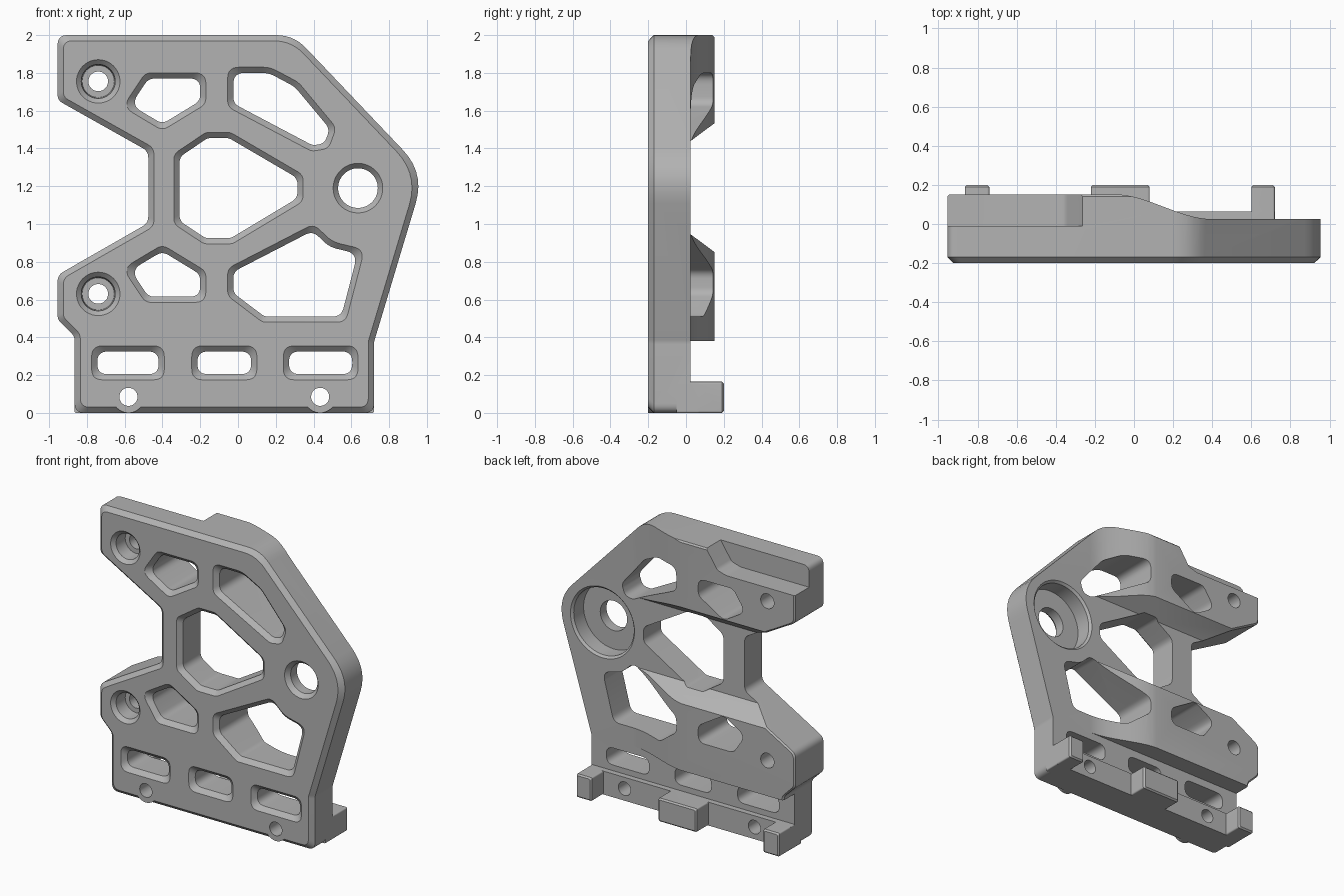
import bpy, bmesh, math
from mathutils import Vector

cube = bpy.data.objects.get("Cube")
if cube:
    bpy.data.objects.remove(cube, do_unlink=True)

grey = bpy.data.materials.new("plain grey")
grey.use_nodes = True
colour = (0.45, 0.45, 0.45, 1)
grey.diffuse_color = colour
grey.node_tree.nodes["Principled BSDF"].inputs["Base Color"].default_value = colour


def offset(points, d):
    """Mitred polygon offset, positive outwards; keeps corner radii."""
    n = len(points)
    area = sum(points[i][0] * points[(i + 1) % n][1] - points[(i + 1) % n][0] * points[i][1] for i in range(n))
    side = d if area > 0 else -d
    result = []
    for i, p in enumerate(points):
        v = Vector(p[:2])
        a = (v - Vector(points[i - 1][:2])).normalized()
        b = (Vector(points[(i + 1) % n][:2]) - v).normalized()
        na, nb = Vector((a.y, -a.x)), Vector((b.y, -b.x))
        v = v + (na + nb) * (side / (1 + na.dot(nb)))
        result.append((v.x, v.y, *p[2:]))
    return result


def rounded(points, radius, steps=7):
    """Replace each corner by a short curve."""
    result = []
    for i, p in enumerate(points):
        v = Vector(p[:2])
        r = p[2] if len(p) > 2 else radius
        a = Vector(points[i - 1][:2]) - v
        b = Vector(points[(i + 1) % len(points)][:2]) - v
        half_turn = (math.pi - a.angle(b)) / 2
        t = min(r * math.tan(half_turn), 0.46 * a.length, 0.46 * b.length)
        a, b = a.normalized() * t, b.normalized() * t
        for k in range(steps + 1):
            s = k / steps
            result.append(v + a * (1 - s) ** 2 + b * s ** 2)
    return result


def loft(name, rings):
    """Closed solid through matching rings of 3D points."""
    bm = bmesh.new()
    loops = [[bm.verts.new(p) for p in ring] for ring in rings]
    n = len(loops[0])
    for low, high in zip(loops, loops[1:]):
        for i in range(n):
            j = (i + 1) % n
            bm.faces.new((low[i], low[j], high[j], high[i]))
    bm.faces.new(loops[0])
    bm.faces.new(loops[-1])
    bmesh.ops.recalc_face_normals(bm, faces=bm.faces)
    mesh = bpy.data.meshes.new(name)
    bm.to_mesh(mesh)
    bm.free()
    mesh.materials.append(grey)
    obj = bpy.data.objects.new(name, mesh)
    bpy.context.collection.objects.link(obj)
    return obj


def plate(name, points, levels, radius=0.05):
    """Front-view polygon swept along y; levels are (y, offset)."""
    return loft(name, [[(p.x, y, p.y) for p in rounded(offset(points, d), radius)] for y, d in levels])


def lathe(name, x, z, levels, n=48):
    """Turned solid along y; levels are (y, radius)."""
    angles = [math.tau * i / n for i in range(n)]
    return loft(name, [[(x + r * math.cos(a), y, z + r * math.sin(a)) for a in angles] for y, r in levels])


def rect(x0, x1, z0, z1):
    return [(x0, z0), (x1, z0), (x1, z1), (x0, z1)]


def combine(target, tool, operation):
    mod = target.modifiers.new(operation, "BOOLEAN")
    mod.operation = operation
    mod.solver = "EXACT"
    mod.object = tool
    bpy.context.view_layer.objects.active = target
    bpy.ops.object.modifier_apply(modifier=mod.name)
    bpy.data.objects.remove(tool, do_unlink=True)


def cut(tool):
    combine(bracket, tool, "DIFFERENCE")


# Full-thickness body with chamfered front edge
outline = [(-.955, 2, .05), (.295, 2, .22), (.989, 1.27, .29), (.72, .375, .08), (.72, 0, .05),
           (-.865, 0, .05), (-.865, .405, .06), (-.955, .495, .05), (-.955, .73, .06),
           (-.475, 1.005, .06), (-.475, 1.385, .06), (-.955, 1.655, .05)]
bracket = plate("bracket_plate", outline, [(-.2, -.03), (-.17, 0), (.14, 0), (.15, -.01)])

# Thin the right side with a smooth S-shaped transition
BACK = .025
curve = []
for i in range(17):
    s = i / 16
    curve.append((-.1 + .5 * s, .152 + (BACK - .152) * s * s * (3 - 2 * s)))
curve = [(-.1, .4)] + curve + [(1.2, BACK), (1.2, .4)]
cut(loft("right_relief", [[(x, y, z) for x, y in curve] for z in (-.2, 2.2)]))

# Thin the space between the two arms, with sloped sides
wedge = [(BACK, .945), (BACK, 1.44), (.2, 1.57), (.2, .815)]
cut(loft("middle_relief", [[(x, y, z) for y, z in wedge] for x in (-1.2, 1.2)]))

# Thin the foot, and step the top of the upper arm
cut(plate("foot_relief", rect(-1.2, 1.2, -.2, .38), [(BACK, 0), (.4, 0)], 0))
step = [(-1.2, 1.85), (-.42, 1.85, .1), (-.35, 1.87, .05), (-.25, 2.02), (-.25, 2.3), (-1.2, 2.3)]
cut(plate("arm_step", step, [(-.01, 0), (.4, 0)], 0))

# Foot bar, locating lugs and screw bosses
combine(bracket, plate("foot_bar", rect(-.865, .72, 0, .165), [(-.05, 0), (.065, 0)], .01), "UNION")
for x0, x1 in ((-.865, -.74), (-.22, .08), (.6, .72)):
    combine(bracket, plate("lug", rect(x0, x1, 0, .165), [(-.04, 0), (.19, 0), (.2, -.01)], .012), "UNION")
for x in (-.58, .435):
    combine(bracket, lathe("boss", x, .085, [(-.2, .085), (-.1, .085)]), "UNION")

# Weight-saving windows, chamfered on the front
arm_window = [(-.49, 1.8), (-.17, 1.8), (-.17, 1.635), (-.4, 1.495), (-.61, 1.62)]
windows = [
    arm_window,
    [(x, 2.385 - z) for x, z in arm_window],
    [(-.055, 1.83), (.17, 1.83, .15), (.32, 1.75, .15), (.52, 1.51), (.48, 1.4), (.39, 1.385), (-.055, 1.62)],
    [(-.34, 1.37), (-.17, 1.485), (-.04, 1.485), (.345, 1.26), (.345, 1.12), (-.03, .895), (-.18, .895), (-.34, 1)],
    [(.4, 1), (.5, .905, .15), (.67, .865), (.57, .48), (.13, .48), (-.055, .62), (-.055, .765)],
]
windows += [rect(x0, x1, .175, .355) for x0, x1 in ((-.775, -.39), (-.245, .1), (.24, .635))]
for window in windows:
    cut(plate("window", window, [(-.21, .01), (-.17, -.03), (.4, -.03)], .06))

# Counterbored arm holes, foot screw holes and the bearing seat
for z in (1.755, .63):
    cut(lathe("arm_hole", -.74, z, [(-.21, .125), (-.175, .09), (-.08, .085), (-.08, .052), (.4, .052)]))
for x in (-.58, .435):
    cut(lathe("screw_hole", x, .085, [(-.3, .048), (.4, .048)], 32))
cut(lathe("bearing_seat", .635, 1.19, [(-.21, .14), (-.17, .105), (-.1, .105), (-.1, .235),
                                       (.01, .235), (.04, .265)], 64))

# Smooth the rounded walls, keep the chamfers crisp
bpy.ops.object.select_all(action="DESELECT")
bracket.select_set(True)
bpy.context.view_layer.objects.active = bracket
bpy.ops.object.shade_smooth_by_angle(angle=math.radians(25))
